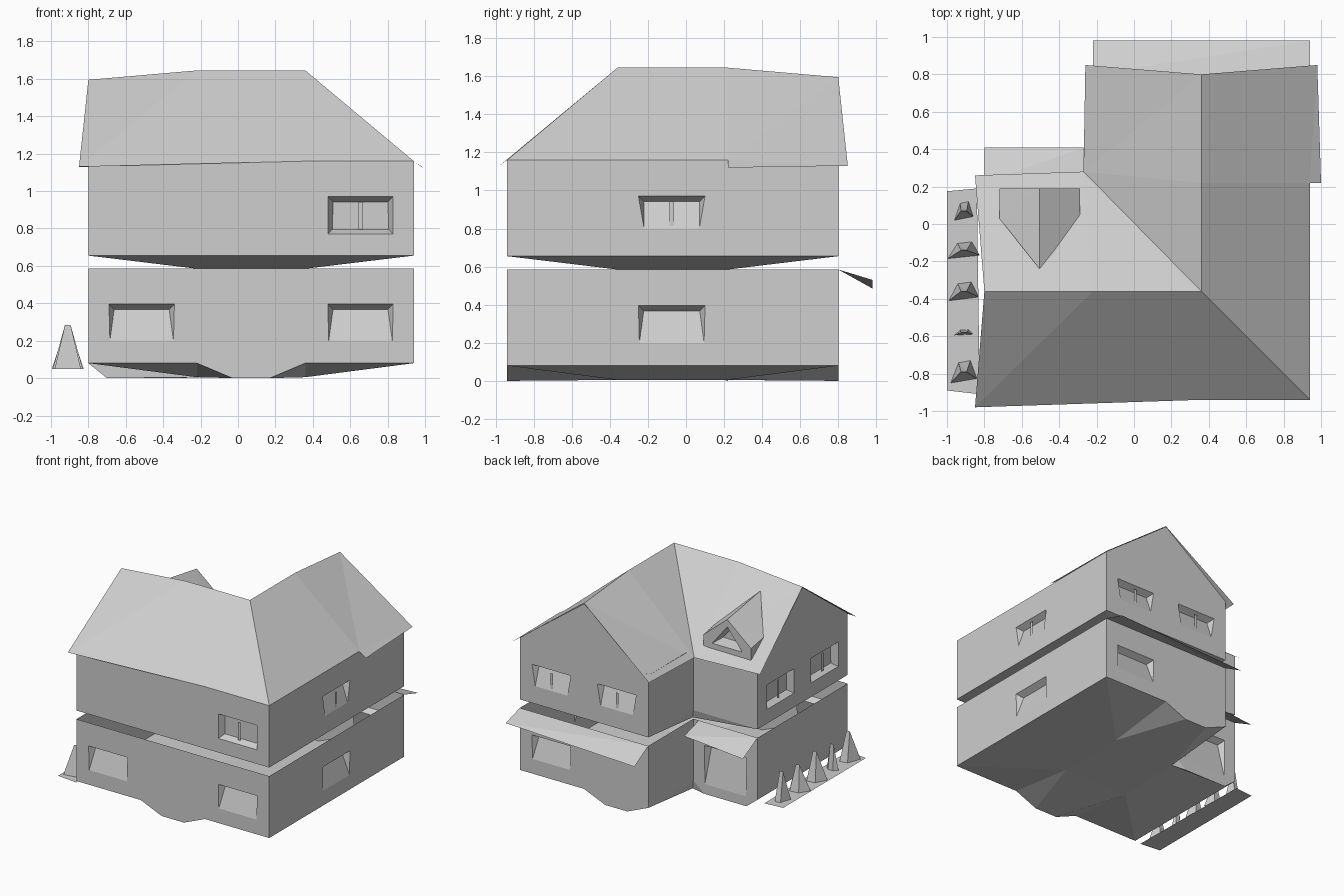
import bpy
import bmesh
from mathutils import Vector

cube = bpy.data.objects.get("Cube")
if cube:
    bpy.data.objects.remove(cube)

grey = bpy.data.materials.new("plain grey")
grey.use_nodes = True
tone = (0.62, 0.62, 0.62, 1)
grey.diffuse_color = tone
grey.node_tree.nodes["Principled BSDF"].inputs["Base Color"].default_value = tone


def add_object(name, bm):
    bmesh.ops.remove_doubles(bm, verts=bm.verts, dist=0.0005)
    mesh = bpy.data.meshes.new(name)
    bm.to_mesh(mesh)
    bm.free()
    mesh.materials.append(grey)
    obj = bpy.data.objects.new(name, mesh)
    bpy.context.collection.objects.link(obj)
    return obj


def face(bm, *points):
    bm.faces.new([bm.verts.new(p) for p in points])


def sheet(name, points, faces):
    """Surface from named points, one letter per corner."""
    bm = bmesh.new()
    for f in faces.split():
        face(bm, *[points[c] for c in f])
    bmesh.ops.triangulate(bm, faces=bm.faces)
    return add_object(name, bm)


# L-shaped plan, counter-clockwise from the front corner
W, E, S, N, IN, MID = -0.80, 0.94, -0.94, 0.80, 0.22, 0.36
PLAN = [(W, S), (E, S), (E, N), (-IN, N), (-IN, IN), (W, IN)]
DEPTH = 0.05


def add_wall(bm, i, z0, z1, windows, dip=None):
    """Wall i of the plan, with recessed windows and an optional dipping base."""
    a, b = Vector(PLAN[i]), Vector(PLAN[(i + 1) % len(PLAN)])
    along = (b - a).normalized()
    axis = 0 if abs(along.x) > 0.5 else 1
    inward = Vector((-along.y, along.x))

    def at(u, z, d=0):
        p = a + along * u + inward * d
        return (p.x, p.y, z)

    def quad(u0, u1, w0, w1, d=0):
        face(bm, at(u0, w0, d), at(u1, w0, d), at(u1, w1, d), at(u0, w1, d))

    holes = []
    for lo, hi, base, top, style in windows:
        u = sorted((abs(lo - a[axis]), abs(hi - a[axis])))
        holes.append((u[0], u[1], base, top, style))
    holes.sort()

    # plain wall in strips around the openings
    left = 0
    for u0, u1, w0, w1, style in holes:
        quad(left, u0, z0, z1)
        if w0 > z0:
            quad(u0, u1, z0, w0)
        quad(u0, u1, w1, z1)
        left = u1
    quad(left, (b - a).length, z0, z1)

    # recesses: lower ones slope back, framed ones are sunk all round
    for u0, u1, w0, w1, style in holes:
        t = {"plain": 0.005, "split": 0.03, "framed": 0}[style]
        sunk = style == "framed"
        k, s = 0.028, 0.025 if sunk else 0
        outer = [at(u0 + t, w0), at(u1 - t, w0), at(u1, w1), at(u0, w1)]
        inner = [at(u0 + t + s, w0 + s, DEPTH * sunk), at(u1 - t - s, w0 + s, DEPTH * sunk),
                 at(u1 - k, w1 - k, DEPTH), at(u0 + k, w1 - k, DEPTH)]
        if t:
            face(bm, at(u0, w0), outer[0], at(u0, w1))
            face(bm, outer[1], at(u1, w0), at(u1, w1))
        for j in range(4):
            n = (j + 1) % 4
            if sunk or j:
                face(bm, outer[j], outer[n], inner[n], inner[j])
        face(bm, *inner)
        if style != "plain":
            m = (u0 + u1) / 2
            quad(m - 0.012, m + 0.012, w0 + s, w1 - k, DEPTH * 0.4 if sunk else 0.005)

    if dip:
        d = [abs(x - a[axis]) for x in dip]
        face(bm, at(d[0], z0), at(d[1], 0), at(d[2], 0), at(d[3], z0))


# Wall windows, as spans along each wall
LOW, HIGH, FRAMED = (0.2, 0.395, "plain"), (0.8, 0.97, "split"), (0.77, 0.97, "framed")
EDGE, CENTRE = (0.48, 0.83), (-0.25, 0.1)
FRONT_DIP, DOOR_DIP = (-0.22, -0.03, 0.17, 0.36), (-0.22, -0.32, -0.70, -0.80)
lower_windows = {0: [(-0.69, -0.34) + LOW, EDGE + LOW], 1: [CENTRE + LOW],
                 2: [EDGE + LOW], 4: [(-0.70, -0.32, 0.08, 0.395, "plain")]}
upper_windows = {0: [EDGE + FRAMED], 1: [CENTRE + HIGH],
                 2: [EDGE + HIGH, (-0.11, 0.24) + HIGH],
                 5: [CENTRE + FRAMED, (-0.82, -0.47) + FRAMED]}
dips = {0: FRONT_DIP, 2: FRONT_DIP[::-1], 4: DOOR_DIP}

LOW_BASE, LOW_TOP, UP_BASE, EAVE, RIDGE = 0.08, 0.585, 0.655, 1.16, 1.645
bm = bmesh.new()
for i in range(6):
    add_wall(bm, i, LOW_BASE, LOW_TOP, lower_windows.get(i, []), dips.get(i))
add_object("lower_walls", bm)

bm = bmesh.new()
for i in range(6):
    add_wall(bm, i, UP_BASE, EAVE, upper_windows.get(i, []))
# gable triangles at the ends of both wings
face(bm, (E, N, EAVE), (-IN, N, EAVE), (MID, N, 1.59))
face(bm, (W, IN, EAVE), (W, S, EAVE), (W, -MID, 1.59))
add_object("upper_walls", bm)


# Sunken undersides of both storeys
def underside(name, rim, low, dipped):
    pts = {c: (x, y, rim) for c, (x, y) in zip("ABCDEF", PLAN)}
    pts.update(P=(MID, -MID, low), Q=(MID, IN, low), R=(-IN, -MID, low), T=(-0.2, 0.2, low))
    faces = "RPBA PQCB QTDC TED TFE RAFT PRTQ"
    if dipped:
        for names, dip, y in (("abcd", FRONT_DIP, S), ("efgh", FRONT_DIP, N), ("ijkl", DOOR_DIP, IN)):
            for c, x, z in zip(names, dip, (rim, 0, 0, rim)):
                pts[c] = (x, y, z)
        faces = ("RaA Rba Rcb RPc Pdc PBd PQCB QhC Qgh QTg Tfg TDf TED "
                 "TjE Tkj TFk RAFT PRTQ")
    sheet(name, pts, faces)


underside("lower_floor", LOW_BASE, 0.005, True)
underside("upper_floor", UP_BASE, LOW_TOP, False)

# Main roof with a hipped corner, two gables and a valley
roof = dict(a=(-0.85, -0.98, 1.13), b=(MID, S, EAVE), c=(E, S, EAVE), d=(E, IN, EAVE),
            e=(1.0, IN, 1.12), f=(0.98, 0.85, 1.13), g=(MID, N, 1.595),
            h=(-0.26, 0.85, 1.13), i=(-0.27, 0.28, 1.12), j=(-0.85, 0.26, 1.13),
            k=(W, -MID, 1.595), r=(-IN, -MID, RIDGE), p=(MID, -MID, RIDGE), q=(MID, IN, RIDGE))
sheet("main_roof", roof, "abrk bcp bpr cdqp defgq pqi qghi pir rijk")

# Dormer with a sunken triangular front
X0, X1, XM, Y = -0.72, -0.29, -0.505, 0.19
dormer = dict(a=(X0, Y, 1.18), b=(X1, Y, 1.18), c=(X1, Y, 1.28), d=(XM, Y, 1.46), e=(X0, Y, 1.28),
              f=(X0, 0.03, 1.31), g=(X1, 0.03, 1.31), h=(XM, -0.24, 1.53),
              u=(X0 + 0.08, Y, 1.23), v=(X1 - 0.08, Y, 1.23), w=(XM, Y, 1.40),
              x=(X0 + 0.11, 0.1, 1.25), y=(X1 - 0.11, 0.1, 1.25), z=(XM, 0.1, 1.37))
sheet("dormer", dormer, "dhfe dcgh aef bgc bauv bvc cvwd dwue eua uxyv vyzw wzxu xzy")

# Sloping porch roofs
sheet("rear_porch_roof", dict(a=(E, N, LOW_TOP), b=(-IN, N, LOW_TOP),
                              c=(-IN, 0.98, 0.485), d=(E, 0.98, 0.53)), "abcd")
sheet("door_porch_roof", dict(a=(-0.27, IN, LOW_TOP), b=(W, IN, LOW_TOP),
                              c=(W, 0.41, 0.485), d=(-0.27, 0.41, 0.53)), "abcd")

# Planting strip with a row of pointed shrubs
sheet("planting_strip", dict(a=(-1, -0.89, 0.05), b=(-0.825, -0.91, 0.05),
                             c=(-0.84, 0.19, 0.05), d=(-1, 0.175, 0.05)), "abcd")
shrubs = [(0.07, 0.05, 0.05), (-0.14, 0.085, 0.045), (-0.36, 0.08, 0.05),
          (-0.58, 0.05, 0.015), (-0.79, 0.07, 0.06)]
for n, (y, rx, ry) in enumerate(shrubs):
    cx, top = -0.91, 0.285 if n % 2 == 0 else 0.26
    pts = dict(a=(cx - rx, y - ry, 0.05), b=(cx + rx, y - ry * 0.6, 0.05),
               c=(cx + rx * 0.5, y + ry, 0.05), d=(cx - rx * 0.4, y + ry * 0.8, 0.05),
               t=(cx - 0.015, y, top), s=(cx + 0.015, y, top))
    sheet("shrub_%d" % (n + 1), pts, "abst bcs cdts dat")
